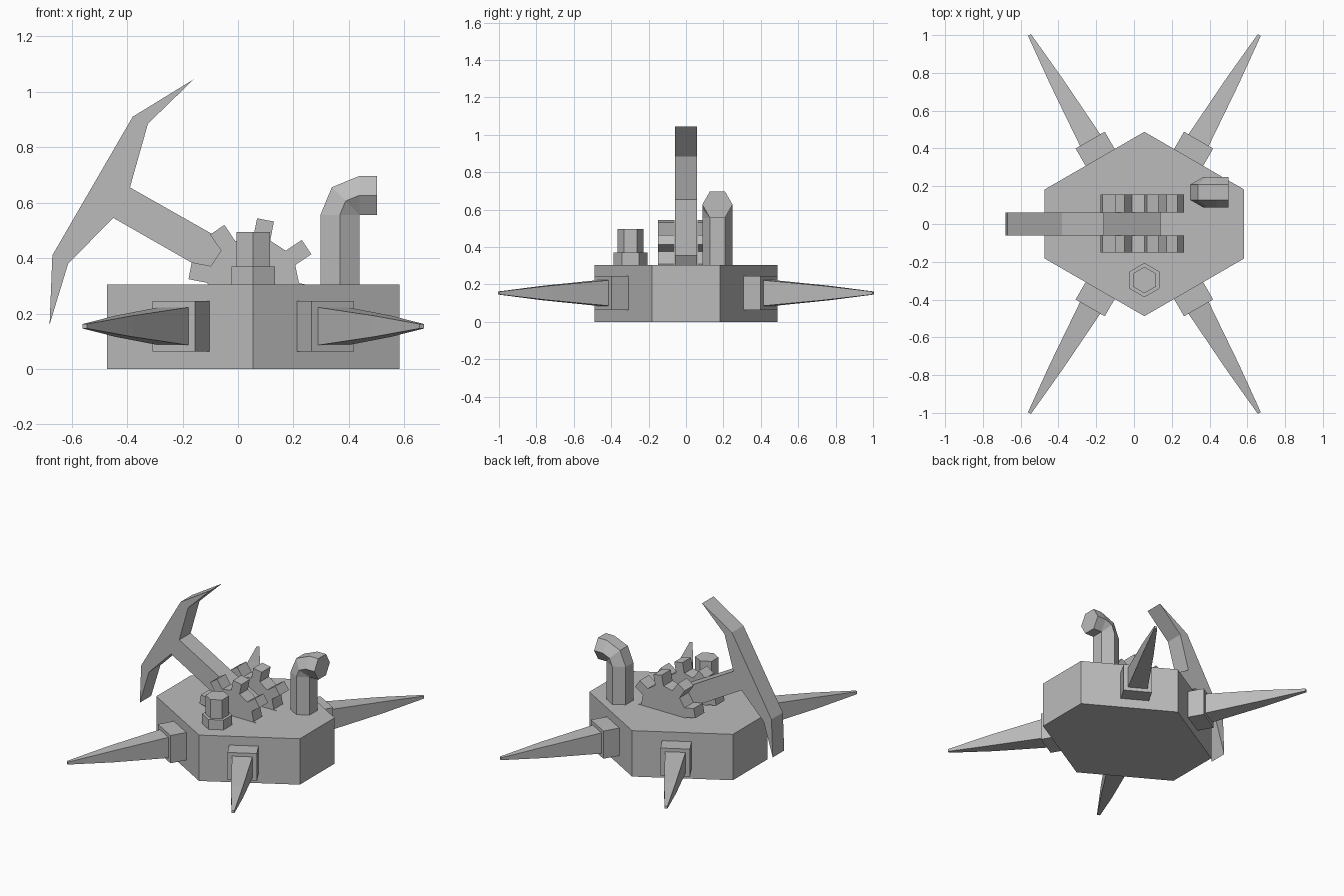
import bpy, bmesh, math
from mathutils import Vector

if "Cube" in bpy.data.objects:
    bpy.data.objects.remove(bpy.data.objects["Cube"])

CX = 0.055  # x of the body's symmetry plane
metal = bpy.data.materials.new("grey metal")
metal.diffuse_color = (0.5, 0.5, 0.5, 1)
metal.use_nodes = True
metal.node_tree.nodes["Principled BSDF"].inputs["Base Color"].default_value = metal.diffuse_color


def loft(name, rings):
    """Skin a list of equal-length vertex rings and cap both ends."""
    bm = bmesh.new()
    vs = [[bm.verts.new(p) for p in r] for r in rings]
    n = len(rings[0])
    for a, b in zip(vs, vs[1:]):
        for i in range(n):
            j = (i + 1) % n
            bm.faces.new((a[i], a[j], b[j], b[i]))
    bm.faces.new(vs[0][::-1])
    bm.faces.new(vs[-1])
    bmesh.ops.recalc_face_normals(bm, faces=bm.faces)
    me = bpy.data.meshes.new(name)
    bm.to_mesh(me)
    bm.free()
    me.materials.append(metal)
    ob = bpy.data.objects.new(name, me)
    bpy.context.collection.objects.link(ob)
    return ob


def prism_z(name, pts, z0, z1):
    return loft(name, [[(x, y, z) for x, y in pts] for z in (z0, z1)])


def prism_y(name, pts, y0, y1):
    return loft(name, [[(x, y, z) for x, z in pts] for y in (y0, y1)])


def hexagon(cx, cy, r):
    return [(cx + r * math.sin(i * math.pi / 3), cy + r * math.cos(i * math.pi / 3)) for i in range(6)]


# Hexagonal body
w, s, t = 0.5275, 0.183, 0.488
prism_z("body", [(CX, t), (CX + w, s), (CX + w, -s), (CX, -t), (CX - w, -s), (CX - w, s)], 0, 0.305)


# Four sockets with tapering spikes on the slanted sides
def section(c, side, hw, hh):
    return [c + side * (a * hw) + Vector((0, 0, b * hh)) for a, b in ((-1, -1), (1, -1), (1, 1), (-1, 1))]


for sx, xn in ((-1, "left"), (1, "right")):
    for sy, yn in ((-1, "front"), (1, "back")):
        d = Vector((sx * 0.5, sy * 0.866, 0))
        side = Vector((-d.y, d.x, 0))
        base = Vector((CX + sx * 0.287, sy * 0.444, 0.154))
        loft(f"{yn}_{xn}_socket", [section(base + d * k, side, 0.089, 0.092) for k in (-0.14, 0)])
        loft(f"{yn}_{xn}_spike", [section(base + d * k, side, hw, hh)
                                  for k, hw, hh in ((-0.03, 0.064, 0.071), (0.36, 0.036, 0.038), (0.643, 0.009, 0.008))])

# Pick with handle, one flat profile
prism_y("pick", [(-0.16, 1.045), (-0.38, 0.91), (-0.67, 0.41), (-0.68, 0.16), (-0.613, 0.38), (-0.45, 0.545),
                 (0.075, 0.245), (0.14, 0.355), (-0.39, 0.655), (-0.325, 0.885)], -0.06, 0.06)

# Two half-sunk gears beside the handle
gear = []
for k in range(8):
    a = math.radians(79 + 45 * k)
    for r, o in ((0.162, -0.031), (0.232, -0.031), (0.232, 0.031), (0.162, 0.031)):
        gear.append((CX + r * math.cos(a) - o * math.sin(a), 0.31 + r * math.sin(a) + o * math.cos(a)))
prism_y("front_gear", gear, -0.15, -0.062)
prism_y("back_gear", gear, 0.062, 0.157)

# Bolt
prism_z("bolt_base", hexagon(CX, -0.297, 0.091), 0.29, 0.37)
prism_z("bolt_head", hexagon(CX, -0.297, 0.07), 0.36, 0.495)

# Bent exhaust pipe, sections turned about the inner corner of the elbow
rings = []
for ang, dx, dz in ((0, 0, -0.27), (0, 0, 0), (45, 0, 0), (90, 0, 0), (90, 0.063, 0)):
    a = math.radians(ang)
    rings.append([(0.438 + dx - u * math.cos(a), y, 0.556 + dz + u * math.sin(a)) for u, y in hexagon(0.0705, 0.168, 0.081)])
loft("pipe", rings)
